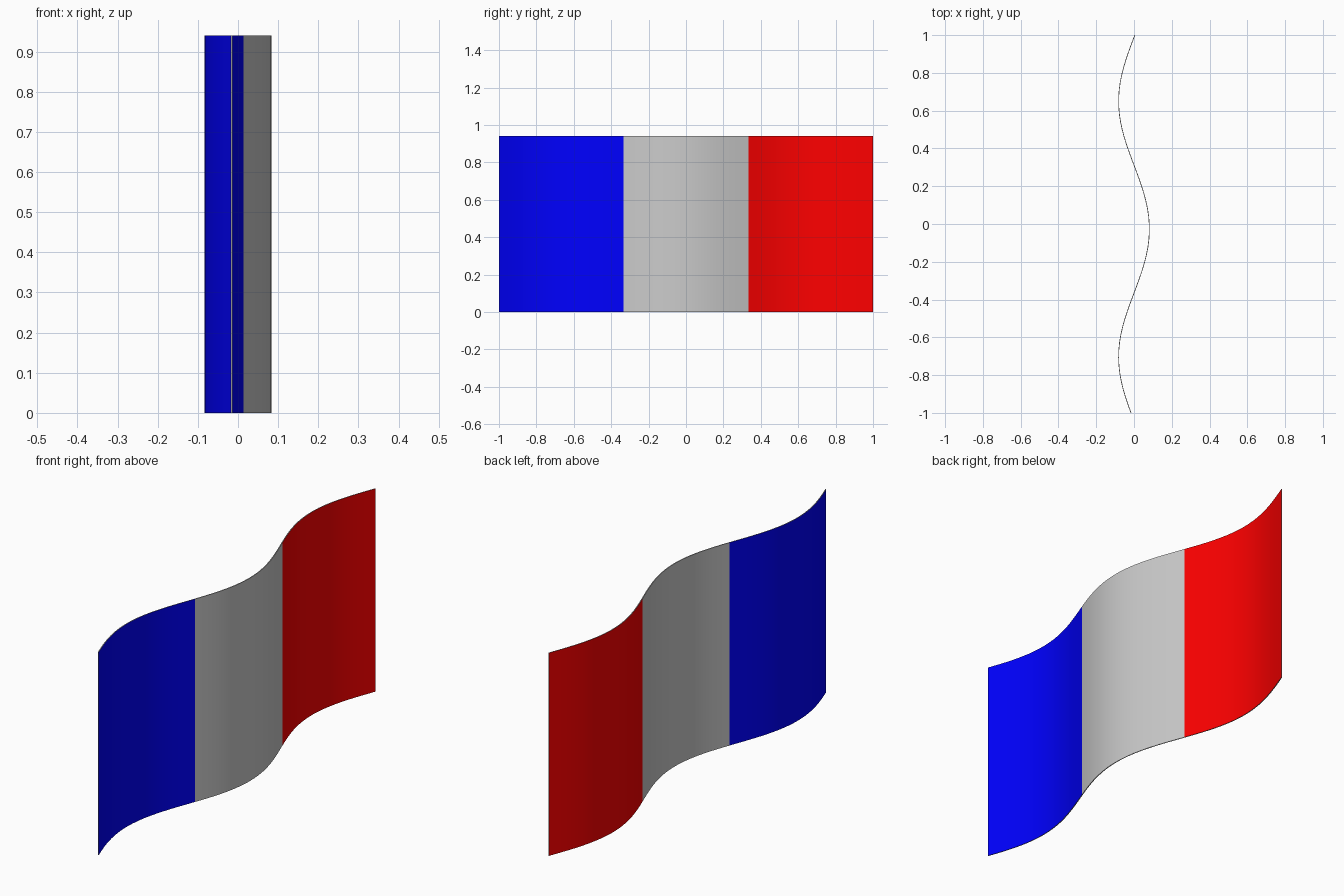
import bpy, bmesh
from math import cos, pi

if "Cube" in bpy.data.objects:
    bpy.data.objects.remove(bpy.data.objects["Cube"])

HEIGHT = 0.94
THICK = 0.004
SEG = 16                      # segments per colour band
AMP, HALF_WAVE, SHIFT = 0.0815, 0.677, -0.027


def wave(y):
    return AMP * cos(pi * (y - SHIFT) / HALF_WAVE)


def colour(name, rgb):
    mat = bpy.data.materials.new(name)
    mat.diffuse_color = (*rgb, 1)
    mat.use_nodes = True
    mat.node_tree.nodes["Principled BSDF"].inputs["Base Color"].default_value = mat.diffuse_color
    return mat


# Wavy sheet: one column of faces per step, three equal colour bands
bm = bmesh.new()
n = 3 * SEG
columns = []
for i in range(n + 1):
    y = -1 + 2 * i / n
    columns.append([bm.verts.new((wave(y), y, z)) for z in (0, HEIGHT)])
for i in range(n):
    a, b = columns[i], columns[i + 1]
    face = bm.faces.new((a[0], b[0], b[1], a[1]))
    face.material_index = (0, 2, 1)[i // SEG]
mesh = bpy.data.meshes.new("flag_cloth")
bm.to_mesh(mesh)
bm.free()
flag = bpy.data.objects.new("flag_cloth", mesh)
bpy.context.collection.objects.link(flag)

# Slots: blue band, red band, plain grey middle and rim
mesh.materials.append(colour("blue", (0, 0, 1)))
mesh.materials.append(colour("red", (1, 0, 0)))
mesh.materials.append(None)

# Cloth thickness with a grey rim
solid = flag.modifiers.new("thickness", 'SOLIDIFY')
solid.thickness = THICK
solid.offset = 0
solid.material_offset_rim = 2
bpy.context.view_layer.objects.active = flag
flag.select_set(True)
bpy.ops.object.modifier_apply(modifier=solid.name)
bpy.ops.object.shade_smooth_by_angle(angle=pi / 6)
